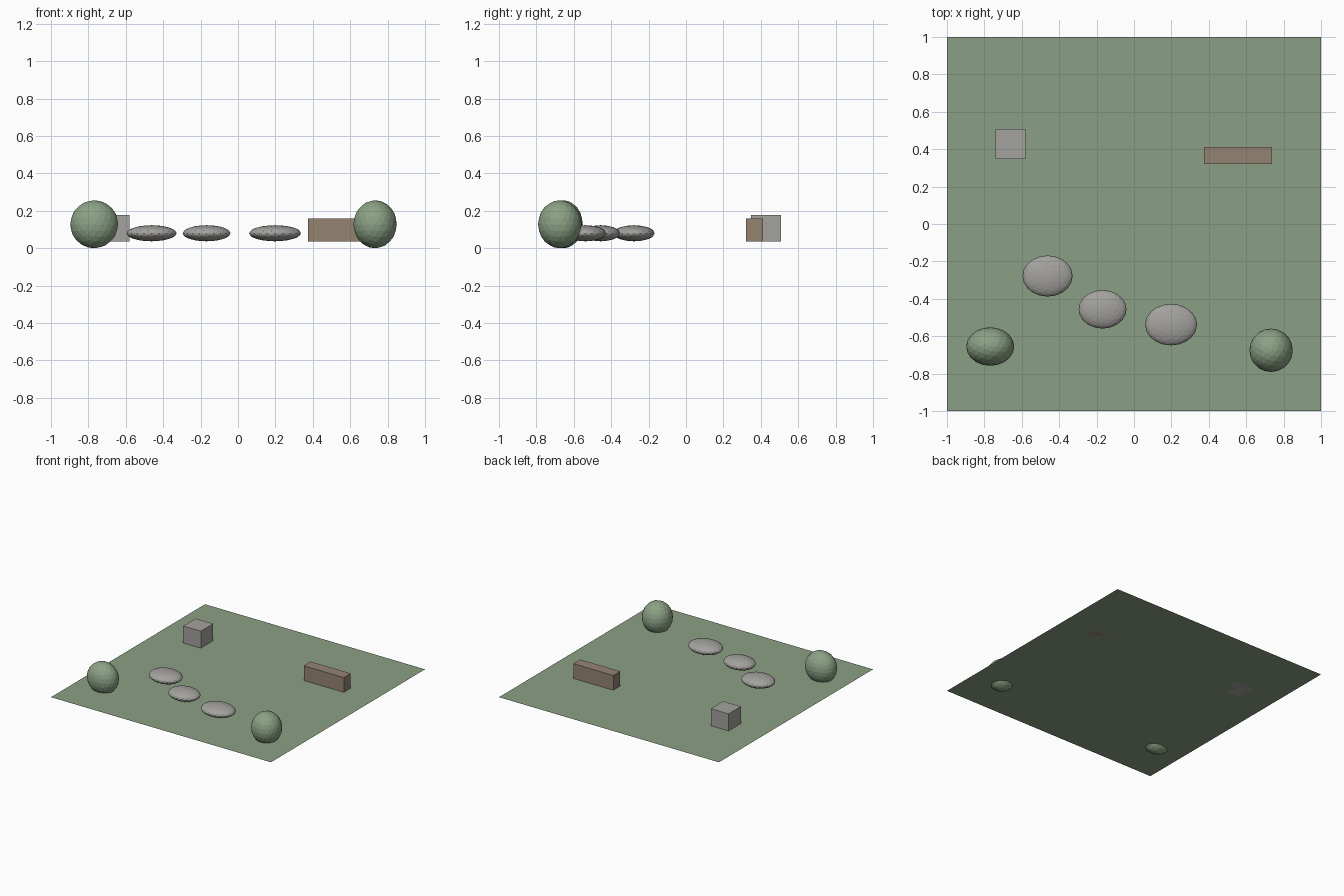
import bpy

cube = bpy.data.objects.get("Cube")
if cube:
    bpy.data.objects.remove(cube, do_unlink=True)

GROUND = 0.037


def material(name, rgb):
    mat = bpy.data.materials.new(name)
    mat.use_nodes = True
    color = (*rgb, 1)
    mat.diffuse_color = color
    mat.node_tree.nodes["Principled BSDF"].inputs["Base Color"].default_value = color
    return mat


grass = material("grass_green", (0.26, 0.35, 0.235))
leaf = material("leaf_green", (0.26, 0.36, 0.235))
stone = material("stone_grey", (0.37, 0.36, 0.345))
wood = material("wood_brown", (0.30, 0.23, 0.165))


def finish(name, mat, scale):
    obj = bpy.context.object
    obj.name = name
    obj.scale = scale
    obj.data.materials.append(mat)
    bpy.ops.object.transform_apply(location=False, rotation=False, scale=True)


def blob(name, mat, center, radii):
    # faceted ellipsoid
    bpy.ops.mesh.primitive_ico_sphere_add(subdivisions=3, radius=1, location=center)
    finish(name, mat, radii)


def block(name, mat, x, y, size):
    # box resting on the lawn
    bpy.ops.mesh.primitive_cube_add(size=1, location=(x, y, GROUND + size[2] / 2))
    finish(name, mat, size)


# Flat lawn
bpy.ops.mesh.primitive_plane_add(size=2, location=(0, 0, GROUND))
finish("lawn", grass, (1, 1, 1))

# Round bushes at the front corners, sunk through the lawn
blob("bush_right", leaf, (-0.769, -0.655, 0.128), (0.128, 0.103, 0.128))
blob("bush_left", leaf, (0.733, -0.675, 0.128), (0.116, 0.116, 0.128))

# Curved row of flat stepping stones
for i, (x, y, rx, ry) in enumerate([(-0.462, -0.278, 0.134, 0.110),
                                    (-0.168, -0.456, 0.128, 0.103),
                                    (0.198, -0.538, 0.139, 0.111)]):
    blob(f"stepping_stone_{i + 1}", stone, (x, y, GROUND + 0.043), (rx, ry, 0.043))

# Square stone block and wooden bench at the back
block("stone_block", stone, -0.661, 0.427, (0.16, 0.16, 0.14))
block("bench", wood, 0.555, 0.366, (0.364, 0.09, 0.121))
